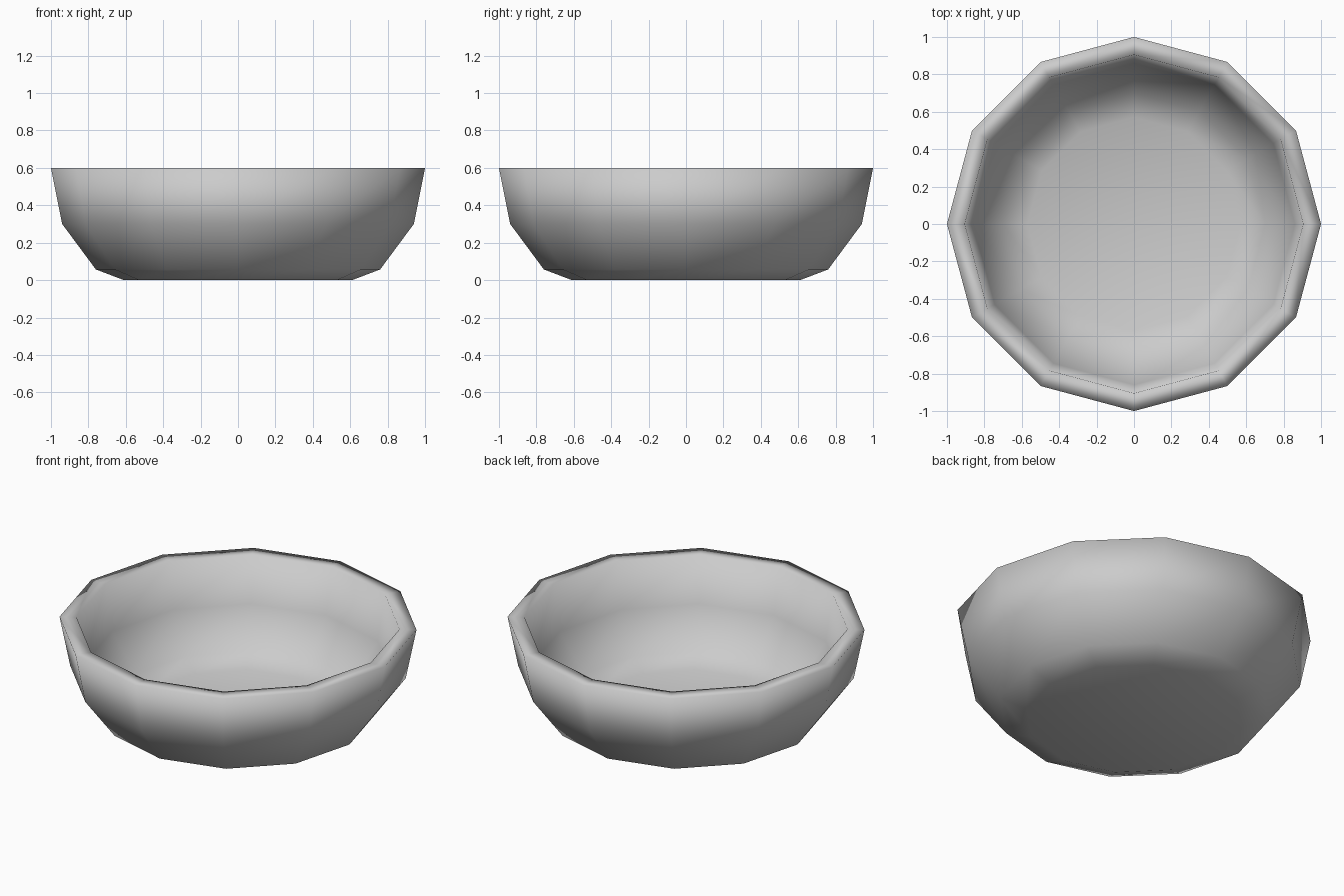
import bpy
import bmesh
from math import tau

if "Cube" in bpy.data.objects:
    bpy.data.objects.remove(bpy.data.objects["Cube"], do_unlink=True)

# Plain grey clay
clay = bpy.data.materials.new("light_grey")
clay.use_nodes = True
grey = (0.6, 0.6, 0.6, 1)
clay.diffuse_color = grey
clay.node_tree.nodes["Principled BSDF"].inputs["Base Color"].default_value = grey

# Wall section as (radius, height): outside up to the rim, then down the inside
section = [(0.61, 0), (0.76, 0.057), (0.94, 0.3), (1, 0.6),
           (0.905, 0.6), (0.86, 0.32), (0.7, 0.1), (0.57, 0.05)]

# Spin the section into a twelve-sided bowl
bm = bmesh.new()
verts = [bm.verts.new((r, 0, z)) for r, z in section]
edges = [bm.edges.new(pair) for pair in zip(verts, verts[1:])]
bmesh.ops.spin(bm, geom=verts + edges, cent=(0, 0, 0), axis=(0, 0, 1),
               angle=tau, steps=12, use_merge=True)
bmesh.ops.remove_doubles(bm, verts=bm.verts, dist=0.001)

# Close the base and the inner floor
bmesh.ops.holes_fill(bm, edges=[e for e in bm.edges if e.is_boundary], sides=0)
bmesh.ops.recalc_face_normals(bm, faces=bm.faces)
for face in bm.faces:
    face.smooth = True

mesh = bpy.data.meshes.new("bowl")
bm.to_mesh(mesh)
bm.free()
mesh.materials.append(clay)
bowl = bpy.data.objects.new("bowl", mesh)
bpy.context.collection.objects.link(bowl)
